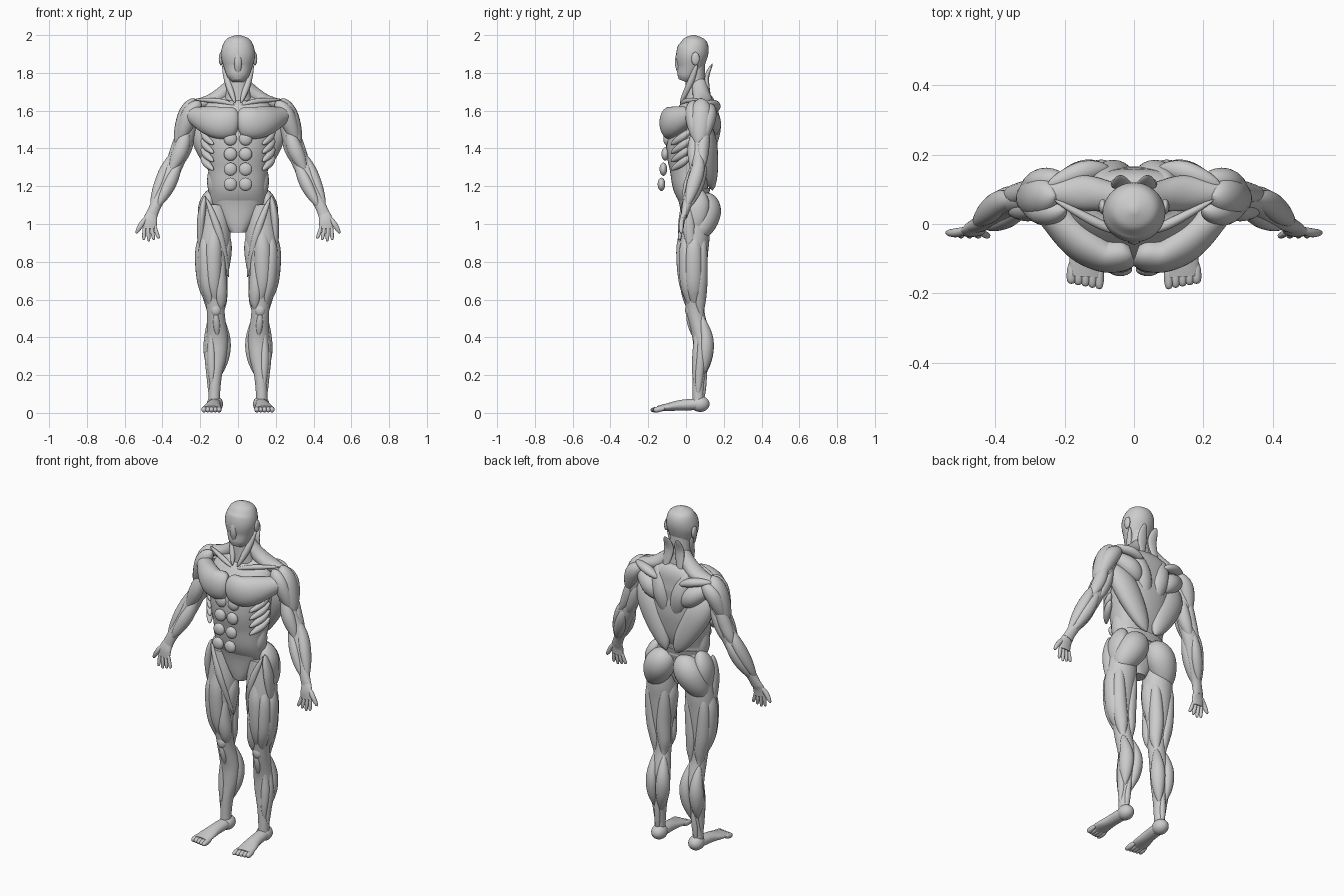
import bpy, bmesh, math
from mathutils import Vector

cube = bpy.data.objects.get("Cube")
if cube:
    bpy.data.objects.remove(cube, do_unlink=True)

FRONT, SIDE, UP = Vector((0, -1, 0)), Vector((1, 0, 0)), Vector((0, 0, 1))
BACK, INNER = -FRONT, -SIDE
FRONT_SIDE, BACK_SIDE = (FRONT + SIDE).normalized(), (BACK + SIDE).normalized()
FRONT_INNER, BACK_INNER = -BACK_SIDE, -FRONT_SIDE

grey = bpy.data.materials.new("plain grey")
grey.use_nodes = True
grey.diffuse_color = (.6, .6, .6, 1)
grey.node_tree.nodes["Principled BSDF"].inputs["Base Color"].default_value = grey.diffuse_color


def smooth_path(stations, steps):
    """Catmull-Rom interpolation through stations of any length."""
    points = [Vector(station) for station in stations]
    padded = [points[0]] + points + [points[-1]]
    result = []
    for a, b, c, d in zip(padded, padded[1:], padded[2:], padded[3:]):
        for step in range(steps):
            t = step / steps
            result.append(b + (c - a) * (t / 2)
                          + (a * 2 - b * 5 + c * 4 - d) * (t * t / 2)
                          + (b * 3 - a - c * 3 + d) * (t ** 3 / 2))
    return result + [points[-1]]


def skin(name, centres, sizes, facing, mirror=True, sides=20, power=1):
    """Join elliptical rings (half width, half depth) along a path."""
    mesh = bpy.data.meshes.new(name)
    bm = bmesh.new()
    rings = []
    last = len(centres) - 1
    for i, (centre, (width, depth)) in enumerate(zip(centres, sizes)):
        along = (centres[min(i + 1, last)] - centres[max(i - 1, 0)]).normalized()
        across = along.cross(facing).normalized()
        outward = across.cross(along)
        ring = []
        for k in range(sides):
            angle = math.tau * k / sides
            c, s = math.cos(angle), math.sin(angle)
            c = math.copysign(abs(c) ** power, c)
            s = math.copysign(abs(s) ** power, s)
            ring.append(bm.verts.new(centre + across * (c * width) + outward * (s * depth)))
        rings.append(ring)
    for lower, upper in zip(rings, rings[1:]):
        for k in range(sides):
            following = (k + 1) % sides
            bm.faces.new((lower[k], lower[following], upper[following], upper[k]))
    bm.faces.new(rings[0])
    bm.faces.new(rings[-1])
    bmesh.ops.recalc_face_normals(bm, faces=bm.faces[:])
    bm.to_mesh(mesh)
    bm.free()
    mesh.materials.append(grey)
    mesh.polygons.foreach_set("use_smooth", [True] * len(mesh.polygons))
    mesh.set_sharp_from_angle(angle=math.radians(50))
    part = bpy.data.objects.new(name, mesh)
    bpy.context.collection.objects.link(part)
    if mirror:
        part.modifiers.new("Mirror", "MIRROR")


def body(name, stations, facing=FRONT, mirror=True, sides=32, power=1):
    """Main mass: stations hold x, y, z, half width, half depth."""
    rows = smooth_path(stations, 6)
    skin(name, [row.to_3d() if len(row) == 3 else Vector(row[:3]) for row in rows],
         [row[3:] for row in rows], facing, mirror, sides, power)
    return rows


def spindle(name, centres, width, depth, facing, mirror=True, fullness=.7):
    """Muscle belly that swells between two tendons."""
    swell = [max(.06, math.sin(math.pi * i / (len(centres) - 1)) ** fullness)
             for i in range(len(centres))]
    skin(name, centres, [(width * s, depth * s) for s in swell], facing, mirror)


def muscle(name, start, middle, end, width, depth, facing=FRONT, mirror=True, fullness=.7):
    """Free muscle through three points."""
    spindle(name, smooth_path((start, middle, end), 8), width, depth, facing, mirror, fullness)


def limb_muscle(name, limb, top, bottom, side, width, hug=.7):
    """Muscle lying on one side of a limb, between two heights."""
    centres = [Vector((row[0] + side.x * row[3] * hug, row[1] + side.y * row[4] * hug, row[2]))
               for row in limb if bottom <= row[2] <= top]
    spindle(name, centres, width, width * .85, side)


def pad(name, centre, width, depth, height):
    """Rounded cushion, upright along z."""
    middle = Vector(centre)
    angles = [math.pi * i / 12 for i in range(13)]
    skin(name, [middle - UP * (height * math.cos(a)) for a in angles],
         [(width * max(.03, math.sin(a)), depth * max(.03, math.sin(a))) for a in angles], FRONT)


# Head, face ridge, ears and neck
body("head", [(0, -.01, 1.755, .03, .03), (0, 0, 1.78, .055, .05), (0, .02, 1.83, .075, .07),
              (0, .03, 1.89, .09, .083), (0, .04, 1.94, .083, .08), (0, .04, 1.98, .06, .055),
              (0, .04, 2, .01, .01)], mirror=False)
muscle("nose_ridge", (0, -.04, 1.92), (0, -.045, 1.85), (0, -.03, 1.78),
       width=.02, depth=.014, mirror=False)
pad("ear", (.09, .05, 1.875), width=.012, depth=.022, height=.035)
body("neck", [(0, .06, 1.6, .09, .07), (0, .05, 1.7, .065, .055), (0, .05, 1.86, .06, .05)],
     mirror=False)
muscle("neck_strap", (.015, -.03, 1.64), (.05, .02, 1.74), (.08, .06, 1.85), width=.018, depth=.018)
muscle("nape_flap", (.04, .14, 1.85), (.035, .11, 1.77), (.05, .13, 1.65),
       width=.03, depth=.012, facing=BACK)
muscle("collar_bone", (.015, -.03, 1.63), (.1, 0, 1.65), (.23, .07, 1.66), width=.014, depth=.014)
body("shoulder_slope", [(.03, .07, 1.75, .04, .03), (.08, .08, 1.69, .045, .04),
                        (.15, .09, 1.65, .05, .035), (.24, .09, 1.63, .03, .025)], facing=UP)

# Torso
rib_cage = body("rib_cage", [(0, .05, 1.12, .15, .075), (0, .025, 1.2, .15, .095),
                             (0, .03, 1.3, .16, .12), (0, .03, 1.4, .175, .135),
                             (0, .035, 1.5, .19, .13), (0, .06, 1.58, .19, .11),
                             (0, .08, 1.64, .16, .08), (0, .08, 1.68, .09, .05)],
                mirror=False, sides=48, power=.88)
body("chest_muscle", [(.01, -.08, 1.54, .06, .035), (.03, -.085, 1.54, .08, .05),
                      (.09, -.085, 1.535, .085, .053), (.16, -.045, 1.55, .075, .055),
                      (.25, .04, 1.58, .04, .04)])
for row in range(4):
    pad(f"belly_pad_{row}", (.04, -.13 + row * .01, 1.21 + row * .08), width=.035, depth=.02, height=.035)
limb_muscle("flank", rib_cage, top=1.34, bottom=1.12, side=SIDE, width=.05, hug=.8)
for rib in range(4):
    drop = UP * (rib * .045)
    muscle(f"rib_finger_{rib}", Vector((.19, .03, 1.5)) - drop, Vector((.17, -.02, 1.46)) - drop,
           Vector((.13, -.08, 1.42)) - drop, width=.02, depth=.02, facing=SIDE)

# Back
muscle("broad_back", (.22, .08, 1.56), (.15, .11, 1.42), (.03, .14, 1.18),
       width=.08, depth=.055, facing=BACK)
limb_muscle("spine_column", rib_cage, top=1.58, bottom=1.12, side=BACK + SIDE * .3, width=.035)
muscle("mid_back", (.02, .12, 1.36), (.06, .145, 1.52), (.1, .12, 1.67),
       width=.05, depth=.04, facing=BACK)
muscle("shoulder_blade", (.08, .14, 1.47), (.14, .135, 1.54), (.24, .1, 1.6),
       width=.055, depth=.05, facing=BACK)
muscle("blade_ridge", (.07, .16, 1.6), (.15, .15, 1.63), (.25, .11, 1.64),
       width=.025, depth=.03, facing=BACK)

# Pelvis and buttocks
body("pelvis", [(0, .03, .955, .04, .04), (0, .03, 1, .07, .05), (0, .035, 1.1, .125, .07),
                (0, .035, 1.19, .145, .095)], mirror=False, power=.85)
muscle("buttock", (.03, .1, 1.15), (.1, .105, 1.06), (.17, .06, .92),
       width=.085, depth=.08, facing=BACK, fullness=.6)
muscle("hip_fan", (.13, .06, 1.19), (.165, .06, 1.09), (.18, .05, .95),
       width=.065, depth=.045, facing=SIDE)

# Legs
leg = body("leg", [(.12, .05, 1.1, .07, .07), (.125, .045, .95, .085, .08), (.13, .04, .85, .083, .077),
                   (.13, .04, .7, .066, .065), (.12, .045, .6, .054, .052), (.117, .053, .52, .047, .047),
                   (.11, .08, .4, .056, .046), (.113, .08, .3, .052, .042), (.12, .07, .2, .035, .035),
                   (.125, .065, .1, .03, .03), (.125, .065, .04, .03, .03)])
limb_muscle("thigh_front", leg, top=1.1, bottom=.57, side=FRONT, width=.045)
limb_muscle("thigh_outer", leg, top=1.02, bottom=.55, side=SIDE, width=.05)
limb_muscle("thigh_outer_front", leg, top=1, bottom=.56, side=FRONT_SIDE, width=.04, hug=.8)
limb_muscle("thigh_inner", leg, top=.86, bottom=.53, side=FRONT_INNER, width=.038, hug=.8)
limb_muscle("thigh_adductor", leg, top=1.02, bottom=.65, side=INNER, width=.045)
limb_muscle("hamstring_outer", leg, top=1, bottom=.48, side=BACK_SIDE, width=.04, hug=.8)
limb_muscle("hamstring_inner", leg, top=1, bottom=.48, side=BACK_INNER, width=.04, hug=.8)
muscle("sartorius_strap", (.17, -.01, 1.14), (.1, -.025, .95), (.05, .03, .72), width=.02, depth=.016)
muscle("hip_strap", (.175, 0, 1.15), (.195, .01, 1.02), (.2, .03, .85),
       width=.035, depth=.022, facing=SIDE)
pad("kneecap", (.117, .015, .545), width=.028, depth=.02, height=.035)
limb_muscle("knee_tendon", leg, top=.54, bottom=.4, side=FRONT, width=.018, hug=.9)
limb_muscle("calf_inner", leg, top=.53, bottom=.18, side=BACK_INNER, width=.04, hug=.9)
limb_muscle("calf_outer", leg, top=.53, bottom=.2, side=BACK_SIDE, width=.04, hug=.9)
limb_muscle("shin_muscle", leg, top=.48, bottom=.12, side=FRONT_SIDE, width=.025, hug=.8)
limb_muscle("shin_side", leg, top=.5, bottom=.08, side=SIDE, width=.026, hug=.8)
limb_muscle("heel_tendon", leg, top=.28, bottom=.05, side=BACK, width=.018, hug=.8)

# Feet
pad("heel", (.122, .075, .047), width=.043, depth=.05, height=.042)
body("foot", [(.122, .1, .045, .03, .025), (.125, .05, .045, .036, .03), (.13, -.03, .04, .038, .028),
              (.137, -.1, .03, .048, .02), (.14, -.15, .022, .048, .015)], facing=UP)
for toe in range(5):
    x = .1 + toe * .02
    muscle(f"toe_{toe}", (x, -.11, .025), (x, -.15, .018), (x, -.188 + toe * .004, .015),
           width=.014, depth=.015, facing=UP, fullness=.4)

# Arms
arm = body("arm", [(.24, .085, 1.61, .05, .055), (.27, .08, 1.5, .048, .048), (.3, .07, 1.4, .046, .04),
                   (.345, .065, 1.3, .048, .04), (.388, .037, 1.2, .043, .037), (.435, .005, 1.1, .03, .025),
                   (.46, -.01, 1.04, .032, .017)])
muscle("shoulder_cap", (.23, .08, 1.665), (.272, .08, 1.565), (.325, .07, 1.4),
       width=.06, depth=.05, facing=SIDE)
muscle("shoulder_front", (.2, .04, 1.65), (.255, .035, 1.575), (.315, .06, 1.42), width=.045, depth=.04)
muscle("shoulder_rear", (.2, .13, 1.63), (.265, .12, 1.565), (.315, .085, 1.42),
       width=.045, depth=.04, facing=BACK)
limb_muscle("biceps", arm, top=1.54, bottom=1.26, side=FRONT, width=.04)
limb_muscle("triceps_outer", arm, top=1.56, bottom=1.27, side=BACK_SIDE, width=.036)
limb_muscle("triceps_inner", arm, top=1.53, bottom=1.27, side=BACK_INNER, width=.036)
limb_muscle("forearm_outer", arm, top=1.4, bottom=1.08, side=SIDE, width=.038)
limb_muscle("forearm_inner", arm, top=1.36, bottom=1.08, side=FRONT_INNER, width=.036)
limb_muscle("forearm_back", arm, top=1.34, bottom=1.08, side=BACK, width=.034)

# Hands
body("palm", [(.455, -.005, 1.06, .028, .018), (.465, -.02, 1.02, .037, .015),
              (.468, -.025, .975, .036, .012)])
for finger in range(4):
    x, tip = .441 + finger * .018, .418 + finger * .027
    low = .907 + .008 * abs(finger - 2)
    muscle(f"finger_{finger}", (x, -.025, .995), ((x + tip) / 2, -.03, .95), (tip, -.035, low),
           width=.01, depth=.01, fullness=.35)
muscle("thumb", (.48, -.015, 1.04), (.51, -.025, 1), (.54, -.025, .95), width=.014, depth=.013, fullness=.5)
